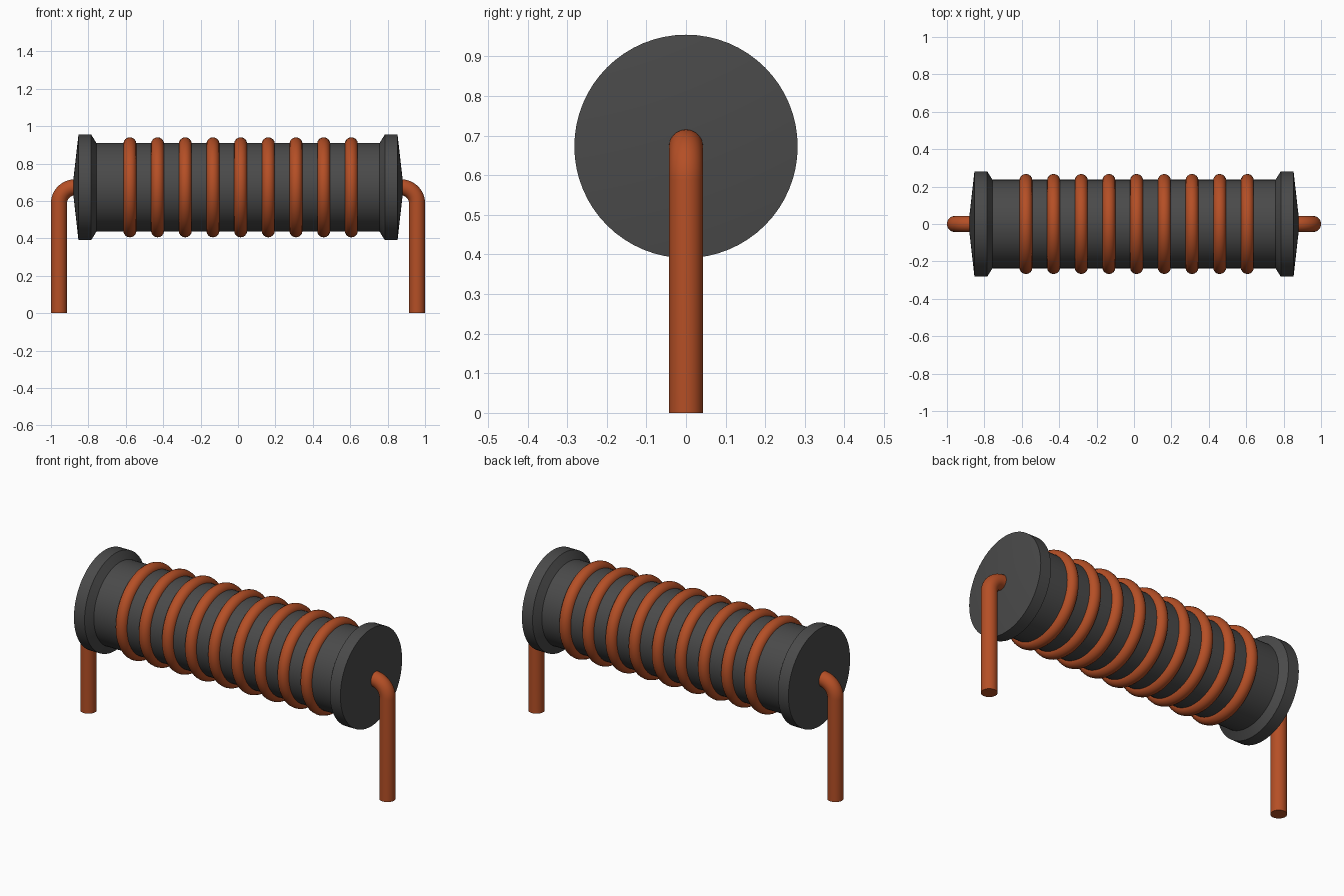
import bpy, bmesh, math
from mathutils import Vector

cube = bpy.data.objects.get("Cube")
if cube:
    bpy.data.objects.remove(cube, do_unlink=True)

AXIS_Z = 0.673
SEGMENTS = 64


def material(name, rgb):
    m = bpy.data.materials.new(name)
    m.use_nodes = True
    m.diffuse_color = (*rgb, 1)
    m.node_tree.nodes["Principled BSDF"].inputs["Base Color"].default_value = (*rgb, 1)
    return m


ferrite = material("dark grey ferrite", (0.068, 0.068, 0.068))
copper = material("copper wire", (0.46, 0.078, 0.019))


def finish(bm, name, mat):
    bmesh.ops.recalc_face_normals(bm, faces=bm.faces)
    mesh = bpy.data.meshes.new(name)
    bm.to_mesh(mesh)
    bm.free()
    mesh.materials.append(mat)
    obj = bpy.data.objects.new(name, mesh)
    bpy.context.collection.objects.link(obj)
    bpy.ops.object.select_all(action='DESELECT')
    obj.select_set(True)
    bpy.context.view_layer.objects.active = obj
    bpy.ops.object.shade_smooth_by_angle(angle=math.radians(32))
    return obj


def lathe(name, profile, mat, closed=False, x=0.0):
    """Spin (x, radius) points around the horizontal coil axis."""
    bm = bmesh.new()
    verts = [bm.verts.new((px, 0, r)) for px, r in profile]
    pairs = list(zip(verts, verts[1:])) + ([(verts[-1], verts[0])] if closed else [])
    edges = [bm.edges.new(p) for p in pairs]
    bmesh.ops.spin(bm, geom=verts + edges, cent=(0, 0, 0), axis=(1, 0, 0),
                   angle=math.tau, steps=SEGMENTS)
    bmesh.ops.remove_doubles(bm, verts=bm.verts, dist=1e-5)
    obj = finish(bm, name, mat)
    obj.location = (x, 0, AXIS_Z)
    return obj


def sweep(name, path, radius, mat, sides=32):
    """Round tube along a path lying in the XZ plane, capped at both ends."""
    bm = bmesh.new()
    rings = []
    for i, p in enumerate(path):
        t = (path[min(i + 1, len(path) - 1)] - path[max(i - 1, 0)]).normalized()
        side = Vector((0, 1, 0))
        up = t.cross(side)
        rings.append([bm.verts.new(p + radius * (math.cos(a) * side + math.sin(a) * up))
                      for a in (math.tau * k / sides for k in range(sides))])
    for a, b in zip(rings, rings[1:]):
        for k in range(sides):
            n = (k + 1) % sides
            bm.faces.new((a[k], a[n], b[n], b[k]))
    bm.faces.new(rings[0])
    bm.faces.new(rings[-1])
    return finish(bm, name, mat)


# Core with chamfered flanges and shallow conical ends
half = [(0.885, 0), (0.853, 0.282), (0.785, 0.282), (0.757, 0.237)]
lathe("core", [(-x, r) for x, r in half] + half[::-1], ferrite)

# Wire turns around the core
WIRE = 0.035
for i in range(9):
    section = [(WIRE * math.cos(a), 0.2325 + WIRE * math.sin(a))
               for a in (math.tau * k / 16 for k in range(16))]
    lathe(f"wire_turn_{i + 1}", section, copper, closed=True, x=-0.578 + 0.148 * i)

# Bent leads, one at each end
LEAD, BEND = 0.043, 0.085
LEAD_X = 1 - LEAD
for side, name in ((1, "left_lead"), (-1, "right_lead")):
    path = [Vector((side * LEAD_X, 0, 0))]
    for k in range(13):
        a = math.pi / 2 * k / 12
        path.append(Vector((side * (LEAD_X - BEND + BEND * math.cos(a)), 0,
                            AXIS_Z - BEND + BEND * math.sin(a))))
    path.append(Vector((side * 0.8, 0, AXIS_Z)))
    sweep(name, path, LEAD, copper)
